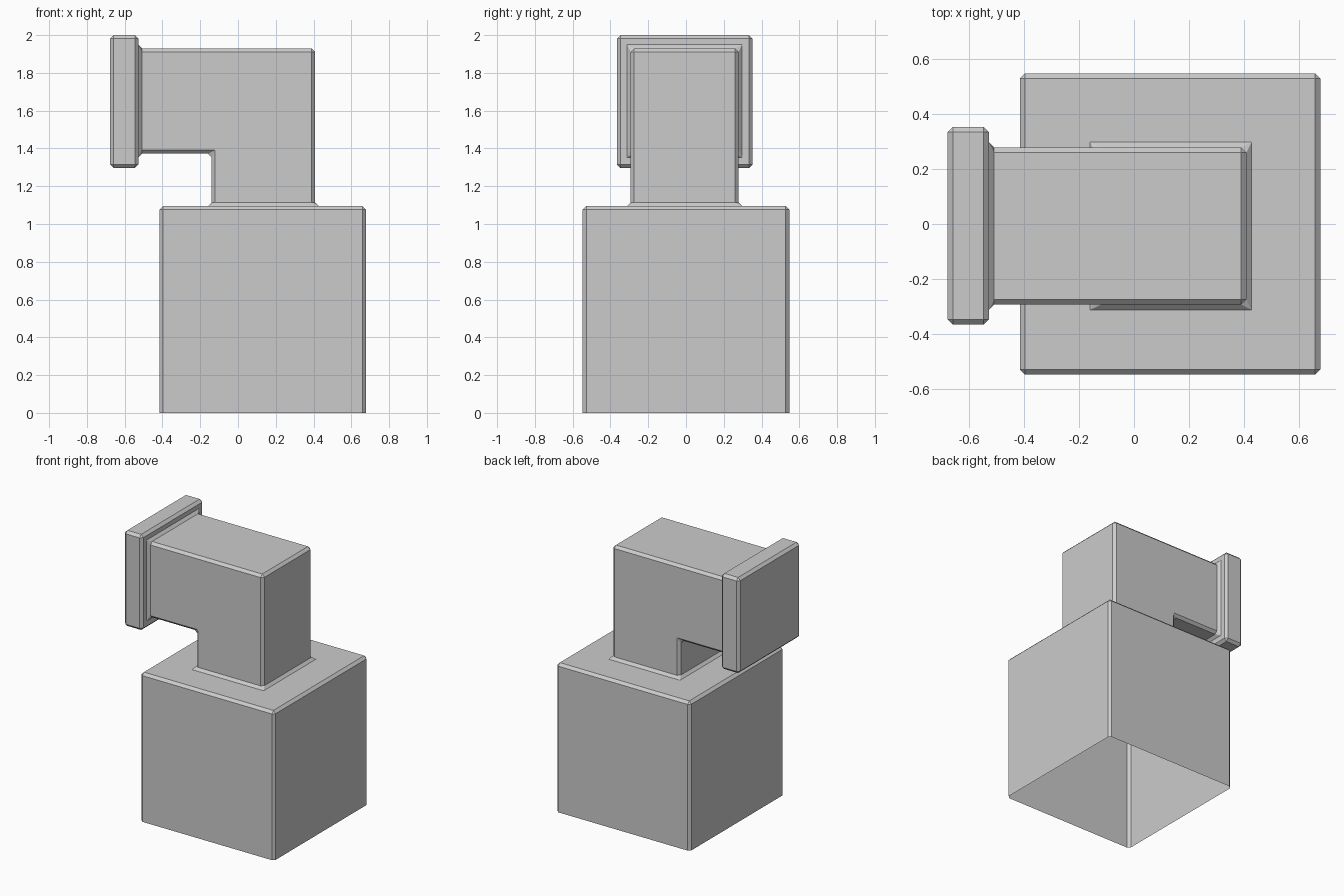
import bpy, bmesh

if "Cube" in bpy.data.objects:
    bpy.data.objects.remove(bpy.data.objects["Cube"])

bm = bmesh.new()


def ring_z(x0, x1, y0, y1, z):
    return [bm.verts.new(c) for c in ((x0, y0, z), (x1, y0, z), (x1, y1, z), (x0, y1, z))]


def ring_x(y0, y1, z0, z1, x):
    return [bm.verts.new(c) for c in ((x, y0, z0), (x, y1, z0), (x, y1, z1), (x, y0, z1))]


def bridge(a, b, skip=()):
    for i in range(4):
        if i not in skip:
            j = (i + 1) % 4
            bm.faces.new((a[i], a[j], b[j], b[i]))


# base box (open underneath), shoulder and neck
NY0, NY1 = -0.293, 0.278
base = ring_z(-0.415, 0.677, -0.547, 0.547, 0)
shoulder = ring_z(-0.415, 0.677, -0.547, 0.547, 1.095)
neck_foot = ring_z(-0.14, 0.408, NY0, NY1, 1.095)
elbow = ring_z(-0.14, 0.408, NY0, NY1, 1.372)
top = ring_z(-0.14, 0.408, NY0, NY1, 1.93)
bridge(base, shoulder)
bridge(shoulder, neck_foot)
bridge(neck_foot, elbow)
bridge(elbow, top, skip=(3,))
bm.faces.new(top)

# side arm and end flange
FX = -0.527
arm_root = [elbow[0], elbow[3], top[3], top[0]]
arm_end = ring_x(NY0, NY1, 1.372, 1.93, FX)
flange_in = ring_x(-0.366, 0.353, 1.296, 2.0, FX)
flange_out = ring_x(-0.366, 0.353, 1.296, 2.0, -0.677)
bridge(arm_root, arm_end)
bridge(arm_end, flange_in)
bridge(flange_in, flange_out)
bm.faces.new(flange_out)

# merge coplanar faces of neck and arm, then chamfer every sharp edge
bm.normal_update()
bmesh.ops.recalc_face_normals(bm, faces=bm.faces[:])
flat = [e for e in bm.edges if len(e.link_faces) == 2 and e.calc_face_angle() < 0.01
        and all(v.co.x > FX - 0.001 for v in e.verts)
        and not all(abs(v.co.x - FX) < 0.001 for v in e.verts)
        and not all(abs(v.co.z - 1.095) < 0.001 for v in e.verts)]
bmesh.ops.dissolve_edges(bm, edges=flat, use_verts=False)
sharp = [e for e in bm.edges if len(e.link_faces) == 2 and e.calc_face_angle() > 0.5]
bmesh.ops.bevel(bm, geom=sharp, offset=0.019, offset_type='OFFSET', segments=1,
                profile=0.5, affect='EDGES', clamp_overlap=True)
bmesh.ops.recalc_face_normals(bm, faces=bm.faces[:])

mesh = bpy.data.meshes.new("elbow_pipe_on_base")
bm.to_mesh(mesh)
bm.free()
obj = bpy.data.objects.new("elbow_pipe_on_base", mesh)
bpy.context.collection.objects.link(obj)
